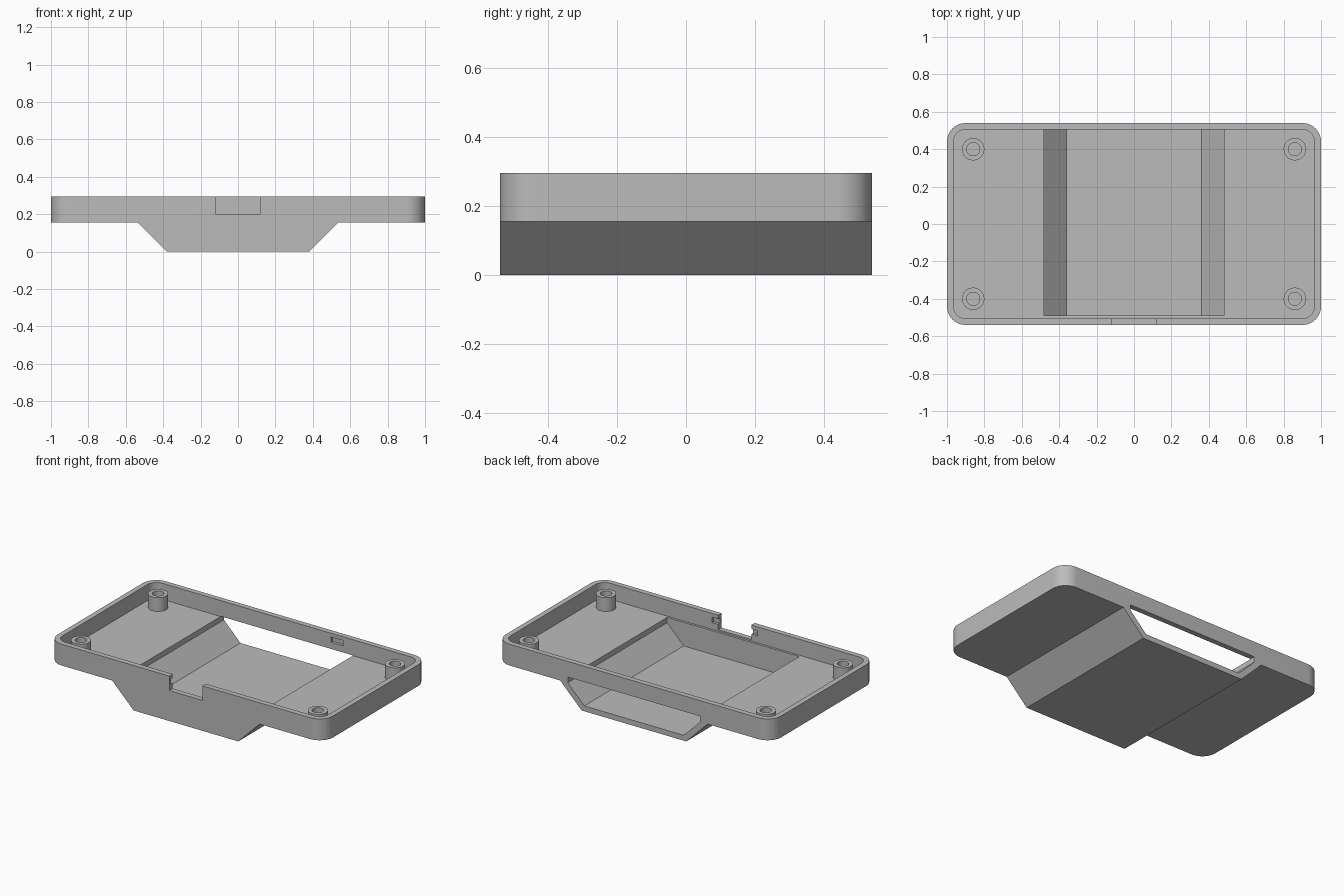
import bpy
import bmesh
import math
from mathutils import Vector

cube = bpy.data.objects.get("Cube")
if cube:
    bpy.data.objects.remove(cube, do_unlink=True)

grey = bpy.data.materials.new("light_grey_plastic")
grey.use_nodes = True
colour = (0.5, 0.5, 0.5, 1)
grey.diffuse_color = colour
grey.node_tree.nodes["Principled BSDF"].inputs["Base Color"].default_value = colour


def prism(name, points, direction):
    """Extrude a closed outline of 3D points along a direction."""
    bm = bmesh.new()
    face = bm.faces.new([bm.verts.new(p) for p in points])
    new = bmesh.ops.extrude_face_region(bm, geom=[face])["geom"]
    verts = [v for v in new if isinstance(v, bmesh.types.BMVert)]
    bmesh.ops.translate(bm, verts=verts, vec=Vector(direction))
    bmesh.ops.recalc_face_normals(bm, faces=bm.faces)
    mesh = bpy.data.meshes.new(name)
    bm.to_mesh(mesh)
    bm.free()
    mesh.materials.append(grey)
    obj = bpy.data.objects.new(name, mesh)
    bpy.context.collection.objects.link(obj)
    return obj


def rounded_slab(name, half_x, half_y, radius, z0, z1, steps=12):
    points = []
    for corner, (sx, sy) in enumerate([(1, 1), (-1, 1), (-1, -1), (1, -1)]):
        for i in range(steps + 1):
            a = (corner + i / steps) * math.pi / 2
            points.append((sx * (half_x - radius) + radius * math.cos(a),
                           sy * (half_y - radius) + radius * math.sin(a), z0))
    return prism(name, points, (0, 0, z1 - z0))


def trough(name, half_profile, y0, y1):
    """Symmetric front profile swept from front to back."""
    right = [(x, y0, z) for x, z in half_profile]
    left = [(-x, y, z) for x, y, z in reversed(right)]
    return prism(name, right + left, (0, y1 - y0, 0))


def box(name, x0, x1, y0, y1, z0, z1):
    return prism(name, [(x0, y0, z0), (x1, y0, z0), (x1, y1, z0), (x0, y1, z0)],
                 (0, 0, z1 - z0))


def disc(name, x, y, radius, z0, z1, sides=40):
    ring = [(x + radius * math.cos(2 * math.pi * i / sides),
             y + radius * math.sin(2 * math.pi * i / sides), z0) for i in range(sides)]
    return prism(name, ring, (0, 0, z1 - z0))


def combine(target, tool, operation):
    bpy.context.view_layer.objects.active = target
    mod = target.modifiers.new(operation, "BOOLEAN")
    mod.operation, mod.solver, mod.object = operation, "EXACT", tool
    bpy.ops.object.modifier_apply(modifier=mod.name)
    bpy.data.objects.remove(tool, do_unlink=True)


def finish(obj):
    bpy.ops.object.select_all(action="DESELECT")
    obj.select_set(True)
    bpy.context.view_layer.objects.active = obj
    bpy.ops.object.shade_smooth_by_angle(angle=math.radians(30))


RIM_TOP, TRAY_BOTTOM, FLOOR = 0.295, 0.155, 0.19

# Shell: rounded tray with a tapered lower compartment
shell = rounded_slab("case_shell", 1, 0.54, 0.1, TRAY_BOTTOM, RIM_TOP)
combine(shell, trough("compartment", [(0.38, 0), (0.535, TRAY_BOTTOM), (0.535, 0.18)],
                      -0.54, 0.54), "UNION")

# Hollow interior, and the compartment that opens through the back
combine(shell, rounded_slab("cavity", 0.965, 0.505, 0.065, FLOOR, 0.4), "DIFFERENCE")
combine(shell, trough("hollow", [(0.36, 0.035), (0.48, 0.155), (0.48, FLOOR + 0.002)],
                      -0.49, 0.6), "DIFFERENCE")

# Front notch with catch grooves beside it, and a catch recess in the back wall
combine(shell, box("front_notch", -0.12, 0.12, -0.6, -0.495, 0.2, 0.4), "DIFFERENCE")
combine(shell, box("front_groove", -0.165, 0.165, -0.523, -0.49, 0.235, 0.27), "DIFFERENCE")
combine(shell, box("back_recess", 0.32, 0.41, 0.49, 0.523, 0.235, 0.27), "DIFFERENCE")
finish(shell)

# Screw posts in the four corners
for side, sx in (("left", 1), ("right", -1)):
    for end, sy in (("front", -1), ("back", 1)):
        x, y = sx * 0.86, sy * 0.4
        post = disc(f"{end}_{side}_screw_post", x, y, 0.06, FLOOR - 0.005, 0.28)
        combine(post, disc("screw_hole", x, y, 0.035, FLOOR, 0.4), "DIFFERENCE")
        finish(post)
